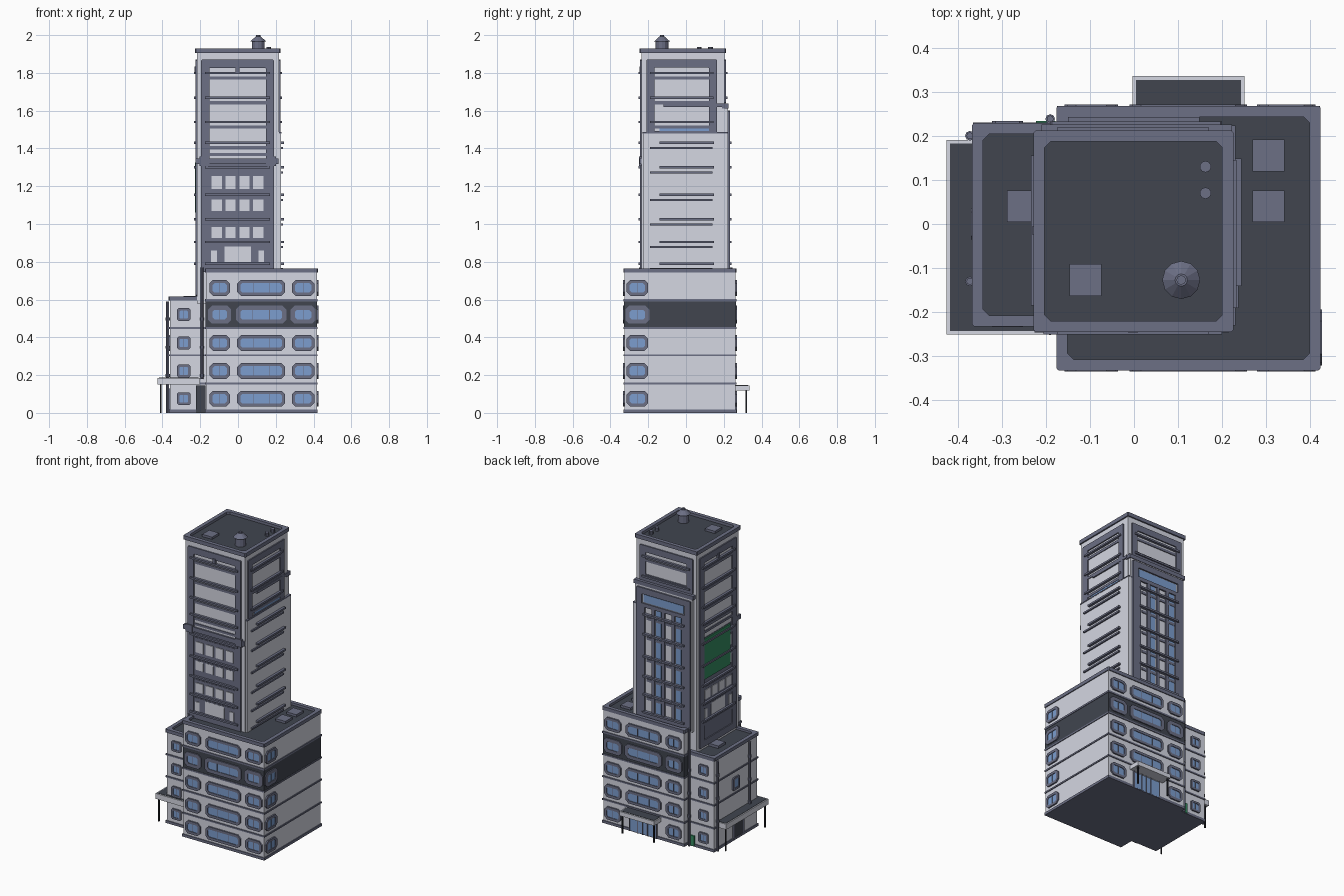
import bpy, bmesh, math
from mathutils import Matrix

if "Cube" in bpy.data.objects:
    bpy.data.objects.remove(bpy.data.objects["Cube"])

def material(name, rgb):
    m = bpy.data.materials.new(name)
    m.diffuse_color = (*rgb, 1)
    m.use_nodes = True
    m.node_tree.nodes["Principled BSDF"].inputs["Base Color"].default_value = m.diffuse_color
    return m

WALL = material("light_grey_wall", (0.66, 0.68, 0.76))
TRIM = material("slate_trim", (0.15, 0.16, 0.235))
DARK = material("dark_roof", (0.052, 0.06, 0.078))
BLUE = material("blue_glass", (0.2, 0.34, 0.62))
GREEN = material("green_glass", (0.035, 0.26, 0.12))
BLACK = material("black_metal", (0.02, 0.022, 0.03))

parts = {}

def mesh(name, mat):
    if name not in parts:
        parts[name] = (bmesh.new(), mat)
    return parts[name][0]

def box(name, mat, x0, x1, y0, y1, z0, z1):
    m = Matrix.Translation(((x0 + x1) / 2, (y0 + y1) / 2, (z0 + z1) / 2)) @ \
        Matrix.Diagonal((x1 - x0, y1 - y0, z1 - z0, 1))
    bmesh.ops.create_cube(mesh(name, mat), size=1, matrix=m)

def cyl(name, mat, x, y, z0, z1, r0, r1=None, n=10):
    bmesh.ops.create_cone(mesh(name, mat), cap_ends=True, segments=n, radius1=r0,
                          radius2=r0 if r1 is None else r1, depth=z1 - z0,
                          matrix=Matrix.Translation((x, y, (z0 + z1) / 2)))

def on_face(face, u, v, d):
    side, p = face
    return {'F': (u, p - d, v), 'B': (u, p + d, v), 'L': (p - d, u, v),
            'R': (p + d, u, v), 'T': (u, v, p + d)}[side]

def octagon(u0, u1, v0, v1, c):
    return [(u0 + c, v0), (u1 - c, v0), (u1, v0 + c), (u1, v1 - c),
            (u1 - c, v1), (u0 + c, v1), (u0, v1 - c), (u0, v0 + c)]

def plate(name, mat, face, u0, u1, v0, v1, d, back=-0.004):
    a, b = on_face(face, u0, v0, back), on_face(face, u1, v1, d)
    lo, hi = [min(p) for p in zip(a, b)], [max(p) for p in zip(a, b)]
    box(name, mat, lo[0], hi[0], lo[1], hi[1], lo[2], hi[2])

def ring(name, mat, face, u0, u1, v0, v1, w, d, co=0.004, ci=0.004, back=-0.004):
    """Raised frame with chamfered outer and inner corners."""
    bm = mesh(name, mat)
    out = octagon(u0, u1, v0, v1, co)
    inn = octagon(u0 + w, u1 - w, v0 + w, v1 - w, ci)
    loops = [[bm.verts.new(on_face(face, u, v, h)) for u, v in pts]
             for pts, h in ((out, back), (out, d), (inn, d), (inn, back))]
    for k in range(4):
        a, b = loops[k], loops[(k + 1) % 4]
        for i in range(8):
            j = (i + 1) % 8
            bm.faces.new((a[i], a[j], b[j], b[i]))

def window(face, u0, u1, z, h=0.042, mullions=1, w=0.016, c=0.02):
    ring("window_frames", TRIM, face, u0, u1, z - h, z + h, w, 0.009, c, c * .5)
    plate("window_glass", BLUE, face, u0 + w * .7, u1 - w * .7, z - h + w * .7, z + h - w * .7, 0.005)
    for i in range(mullions):
        u = u0 + (u1 - u0) * (i + 1) / (mullions + 1)
        plate("window_mullions", TRIM, face, u - .002, u + .002, z - h + w, z + h - w, 0.007)

def roof(name, x0, x1, y0, y1, z0, z1, w=0.025):
    ring(name + "_parapet", TRIM, ('T', z0), x0, x1, y0, y1, w, z1 - z0, 0.005, 0.014, 0)
    box(name + "_roof", DARK, x0 + .01, x1 - .01, y0 + .01, y1 - .01, z0 + .001, z0 + .008)

# podium block and side wing
PX0, PX1, PY0, PY1 = -0.17, 0.417, -0.325, 0.262
WX0, WY0, WY1 = -0.36, -0.225, 0.225
box("podium_walls", WALL, PX0, PX1, PY0, PY1, 0.004, 0.745)
box("podium_dark_floor", DARK, PX0 - .002, PX1 + .002, PY0 - .002, PY1 + .002, 0.455, 0.59)
box("wing_walls", WALL, WX0, -0.16, WY0, WY1, 0.004, 0.6)
box("building_base", TRIM, PX0 - .005, PX1 + .005, PY0 - .005, PY1 + .005, 0, 0.004)
box("wing_base", TRIM, WX0 - .005, PX0 - .005, WY0 - .005, WY1 + .005, 0, 0.004)
roof("podium", PX0 - .006, PX1 + .006, PY0 - .007, PY1 + .006, 0.742, 0.765)
roof("wing", WX0 - .007, -0.16, WY0 - .007, WY1 + .004, 0.595, 0.617)
for z, t in ((.004, .013), (.15, .01), (.3, .01), (.445, .01), (.59, .012)):
    e = 0.005
    box("podium_floor_bands", TRIM, PX0 - e, PX1 + e, PY0 - e, PY1 + e, z, z + t)
    if z < .55:
        box("wing_floor_bands", TRIM, WX0 - e, -0.16, WY0 - e, WY1 + e, z, z + t)

# podium windows on every floor
front, back, right = ('F', PY0), ('B', PY1), ('R', PX1)
for i, z in enumerate((0.075, 0.222, 0.37, 0.52, 0.662)):
    g = 0.006 if i == 3 else 0
    for f in (front, back):
        window(f, -0.152 - g, -0.042 + g, z, .042 + g, 1, .017 + g)
        window(f, 0.285 - g, 0.405 + g, z, .042 + g, 1, .017 + g)
        if f is front or i > 0:
            window(f, -0.004 - g, 0.25 + g, z, .042 + g, 2, .017 + g)
    window(right, -0.315 - g, -0.2 + g, z, .042 + g, 1, .017 + g)
    if i < 4:
        for f in (('F', WY0), ('B', WY1)):
            window(f, -0.322, -0.252, z, 0.034, 1, .013, .008)
window(('L', WX0), -0.035, 0.035, 0.37, 0.042, 0, .014, .008)

# entrances
plate("back_entrance_doors", BLUE, back, 0.03, 0.22, 0.005, 0.11, 0.006)
for u in (0.025, 0.09, 0.125, 0.16, 0.22):
    plate("back_entrance_posts", TRIM, back, u, u + .006, 0, 0.115, 0.009)
plate("front_side_door", DARK, ('F', WY0), -0.222, -0.172, 0, 0.145, 0.008)
plate("back_side_door", GREEN, ('B', WY1), -0.222, -0.178, 0.004, 0.07, 0.008)
ring("wing_door_frame", TRIM, ('L', WX0), -0.08, 0.03, 0.004, 0.13, .012, .008, .002, .002)
plate("wing_door", DARK, ('L', WX0), -0.07, 0.02, 0.006, 0.12, 0.005)

# canopies with posts
for n, x0, x1, y0, y1, z0, z1, posts in (
        ("wing_canopy", -0.425, -0.2, -0.25, 0.19, .15, .185, ((-.41, -.235), (-.41, .173))),
        ("back_canopy", -0.003, 0.25, 0.255, 0.335, .118, .146, ((.008, .32), (.237, .32)))):
    box(n, WALL, x0, x1, y0, y1, z0, z1)
    box(n + "_top", DARK, x0 + .008, x1 - .008, y0 + .008, y1 - .008, z1 - .01, z1 + .002)
    for x, y in posts:
        box(n + "_posts", BLACK, x - .004, x + .004, y - .004, y + .004, 0, z0 + .01)

# drain pipes
for x, y, top in ((-.19, -.241, .77), (-.19, .238, .77), (-.372, .2, .59), (-.372, -.13, .59)):
    cyl("drain_pipes", TRIM, x, y, .0 if y > 0 else .18, top, .008, n=8)
    for k in range(1, 4):
        cyl("pipe_collars", TRIM, x, y, k * .15 + .04, k * .15 + .055, .011, n=8)

# tower masses
TX0, TX1, TY0, TY1 = -0.218, 0.216, -0.235, 0.203
box("tower_walls", WALL, TX0, TX1, TY0, TY1, 0.58, 1.91)
box("tower_right_slab", WALL, 0.1, 0.228, -0.228, 0.222, 0.74, 1.483)
box("tower_back_slab", WALL, -0.2, 0.214, 0.1, 0.222, 0.74, 1.615)
box("right_slab_cap", TRIM, 0.2, 0.23, -0.23, 0.223, 1.48, 1.487)
box("back_slab_collar", TRIM, -0.21, 0.222, 0.19, 0.226, 1.612, 1.638)
box("right_bay_collar", TRIM, 0.2, 0.225, -0.12, 0.2, 1.62, 1.638)
roof("tower", TX0 - .01, TX1 + .009, TY0 - .01, TY1 + .009, 1.905, 1.93)
box("tower_front_collar", TRIM, -0.226, 0.215, -0.246, -0.2, 1.318, 1.348)
box("tower_collar_blocks", TRIM, -0.205, -0.16, -0.25, -0.2, 1.308, 1.358)
box("tower_collar_blocks", TRIM, 0.155, 0.2, -0.25, -0.2, 1.308, 1.358)

LEDGES = (1.8, 1.668, 1.54, 1.43, 1.3, 1.155, 1.025, 0.905, 0.79)
F, L, R, B = ('F', TY0), ('L', TX0), ('R', TX1), ('B', TY1)

def ledges(face, u0, u1, lo, hi, d=0.016):
    for z in LEDGES:
        if lo < z < hi:
            plate("tower_ledges", TRIM, face, u0, u1, z - .006, z + .006, d)
            plate("tower_ledge_bands", TRIM, face, u0 + .02, u1 - .02, z - .035, z - .018, .005)

# front and left bays: plain panels above, rows of piers below
for face, u0, u1 in ((F, -0.195, 0.19), (L, -0.205, 0.175)):
    ring("tower_bay_frames", TRIM, face, u0, u1, 0.62 if face is L else 0.745, 1.87, 0.043, 0.008)
    ledges(face, u0 + .02, u1 - .02, 0.7, 1.85)
    plate("bay_backing", TRIM, face, u0 + .03, u1 - .03, 0.65, 1.33, 0.002)
    mid = (u0 + u1) / 2
    for z0, z1 in ((1.185, 1.255), (1.07, 1.13), (0.925, 0.985)):
        for k in range(4):
            u = mid + (k - 1.5) * 0.073
            plate("bay_piers", WALL, face, u - .027, u + .027, z0, z1, 0.006)
    plate("bay_piers", WALL, face, mid - .07, mid + .07, 0.80, 0.88, 0.006)
    for s in (-1, 1):
        plate("bay_piers", WALL, face, mid + s * .125 - .015, mid + s * .125 + .015, 0.80, 0.86, 0.006)
    plate("bay_dentil_band", TRIM, face, u0 + .04, u1 - .04, 1.36, 1.375, 0.005)
    plate("top_lamp", TRIM, face, mid - .01, mid + .01, 1.805, 1.835, 0.012)
plate("left_green_glass", GREEN, L, -0.14, 0.13, 1.06, 1.325, 0.009)

# right and back upper bays
for face, u0, u1, z0 in ((R, -0.21, 0.165, 1.45), (B, -0.195, 0.19, 1.64)):
    ring("tower_bay_frames", TRIM, face, u0, u1, z0, 1.87, 0.042, 0.008)
    ledges(face, u0 + .02, u1 - .02, 1.5, 1.85)
plate("right_bay_glass", BLUE, R, -0.14, 0.122, 1.488, 1.508, 0.003)

# back lower bay: blue strip above a mullion grid
BB = ('B', 0.222)
ring("tower_bay_frames", TRIM, BB, -0.19, 0.2, 0.745, 1.6, 0.04, 0.01)
plate("back_bay_top_glass", BLUE, BB, -0.14, 0.15, 1.505, 1.555, 0.003)
plate("back_bay_lintel", TRIM, BB, -0.16, 0.17, 1.475, 1.5, 0.01)
for k in range(5):
    u = -0.14 + k * 0.0725
    plate("back_bay_mullions", TRIM, BB, u - .011, u + .011, 0.76, 1.48, 0.009)
    if k in (0, 2):
        plate("back_bay_glass", BLUE, BB, u + .018, u + .054, 0.77, 1.48, 0.003)
ledges(BB, -0.15, 0.148, 0.7, 1.45, 0.02)

# sun-shade bars on the right slab
RS = ('R', 0.228)
for z in LEDGES[3:]:
    plate("right_slab_bars", TRIM, RS, -0.14, 0.148, z - .006, z + .006, 0.016)
    plate("right_slab_low_bars", TRIM, RS, -0.19, 0.14, z - .033, z - .022, 0.009)

# roof equipment
for x, y, z in ((.305, .155, .745), (.305, .04, .745), (-.252, .04, .6), (-.11, -.127, 1.908)):
    box("roof_units", TRIM, x - .036, x + .036, y - .036, y + .036, z, z + .02)
for y in (.13, .07):
    cyl("roof_vents", TRIM, .162, y, 1.91, 1.936, .013)
cyl("water_tank", TRIM, .107, -.127, 1.91, 1.968, .034, n=12)
cyl("water_tank_lid", TRIM, .107, -.127, 1.966, 1.992, .043, .014, n=12)
cyl("water_tank_knob", TRIM, .107, -.127, 1.99, 2.0, .011, n=8)

for name, (bm, mat) in parts.items():
    bmesh.ops.recalc_face_normals(bm, faces=bm.faces)
    me = bpy.data.meshes.new(name)
    bm.to_mesh(me)
    bm.free()
    me.materials.append(mat)
    bpy.context.collection.objects.link(bpy.data.objects.new(name, me))
